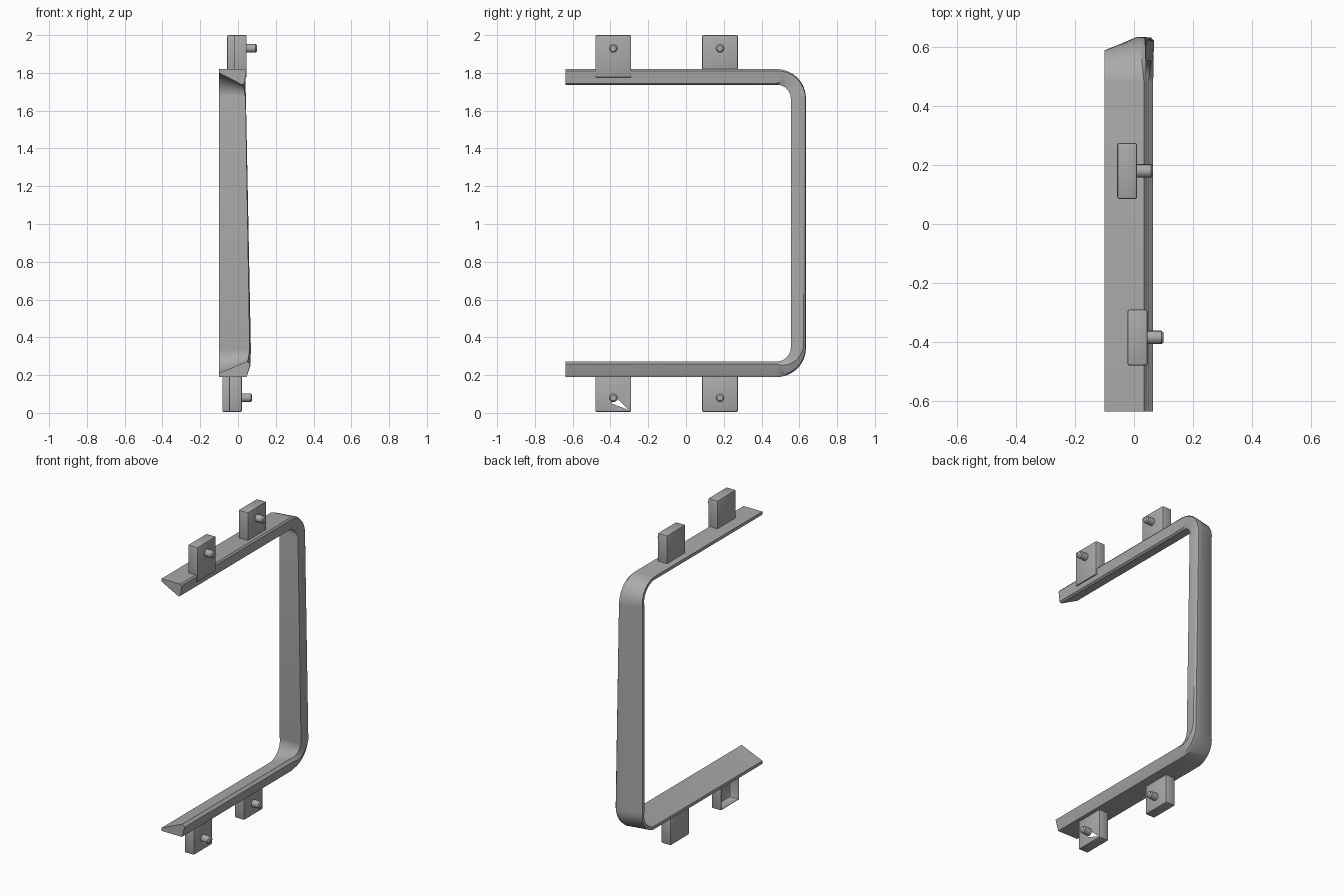
import bpy, bmesh
from math import sin, cos, pi, radians
from mathutils import Vector

old = bpy.data.objects.get("Cube")
if old:
    bpy.data.objects.remove(old)

grey = bpy.data.materials.new("mid grey")
grey.use_nodes = True
colour = (0.4, 0.4, 0.4, 1)
grey.diffuse_color = colour
grey.node_tree.nodes["Principled BSDF"].inputs["Base Color"].default_value = colour


def finish(bm, name):
    bmesh.ops.recalc_face_normals(bm, faces=bm.faces)
    mesh = bpy.data.meshes.new(name)
    bm.to_mesh(mesh)
    bm.free()
    mesh.materials.append(grey)
    ob = bpy.data.objects.new(name, mesh)
    bpy.context.collection.objects.link(ob)
    bpy.ops.object.select_all(action='DESELECT')
    ob.select_set(True)
    bpy.context.view_layer.objects.active = ob
    bpy.ops.object.shade_smooth_by_angle(angle=radians(30))
    return ob


# Wedge cross-sections as (x, offset from the outer outline)
TOP = [(-.10, 0), (.034, 0), (.042, -.01), (.035, -.075), (.022, -.083), (-.10, -.02)]
POST_HIGH = [(-.10, -.05), (.01, 0), (.036, -.002), (.042, -.012), (.04, -.08), (-.10, -.07)]
POST_LOW = [(-.10, -.05), (.015, 0), (.058, -.002), (.068, -.014), (.062, -.08), (-.10, -.07)]
BOTTOM = [(-.10, 0), (.045, 0), (.049, -.01), (.065, -.068), (.048, -.083), (-.10, -.02)]


def blend(a, b, t):
    return [Vector(p).lerp(Vector(q), t) for p, q in zip(a, b)]


# C-shaped frame: sweep the wedge around two rounded corners
R, CY, Z_HIGH, Z_LOW, STEPS = .155, .48, 1.665, .345, 12
stations = [(-.637, Z_HIGH, pi / 2, TOP)]
for i in range(STEPS + 1):
    t = i / STEPS
    stations.append((CY, Z_HIGH, pi / 2 * (1 - t), blend(TOP, POST_HIGH, t)))
for i in range(STEPS + 1):
    t = i / STEPS
    stations.append((CY, Z_LOW, -pi / 2 * t, blend(POST_LOW, BOTTOM, t)))
stations.append((-.637, Z_LOW, -pi / 2, BOTTOM))

bm = bmesh.new()
rings = []
for y, z, angle, section in stations:
    rings.append([bm.verts.new((x, y + cos(angle) * (R + off), z + sin(angle) * (R + off)))
                  for x, off in section])
for a, b in zip(rings, rings[1:]):
    for i in range(len(a)):
        j = (i + 1) % len(a)
        bm.faces.new((a[i], a[j], b[j], b[i]))
bm.faces.new(rings[0])
bm.faces.new(rings[-1])
finish(bm, "frame")


def tab(name, x0, x1, y, z0, z1, hollow=False):
    bm = bmesh.new()
    bmesh.ops.create_cube(bm, size=1)
    for v in bm.verts:
        v.co = ((x0 + x1) / 2 + v.co.x * (x1 - x0), y + v.co.y * .19,
                (z0 + z1) / 2 + v.co.z * (z1 - z0))
    bmesh.ops.bevel(bm, geom=bm.edges[:], offset=.007, segments=2, profile=.5, affect='EDGES')
    if hollow:
        # Open back and a small triangular gap beside the pin
        sides = [f for f in bm.faces if abs(f.normal.x) > .99 and f.calc_area() > .01]
        front = max(sides, key=lambda f: f.calc_center_median().x)
        rim = front.edges[:]
        bmesh.ops.delete(bm, geom=sides, context='FACES_ONLY')
        gap = [bm.verts.new((x1, y + dy, z0 + dz))
               for dy, dz in ((.015, .075), (.085, .009), (-.01, .045))]
        rim += [bm.edges.new((gap[i], gap[i - 1])) for i in range(3)]
        bmesh.ops.triangle_fill(bm, edges=rim, use_beauty=True, normal=(1, 0, 0))
    finish(bm, name)


def pin(name, x0, x1, y, z):
    bm = bmesh.new()
    loops = []
    for x, r in ((x0, .023), (x1 - .007, .023), (x1, .016)):
        loops.append([bm.verts.new((x, y + r * cos(k * pi / 8), z + r * sin(k * pi / 8)))
                      for k in range(16)])
    for a, b in zip(loops, loops[1:]):
        for i in range(16):
            j = (i + 1) % 16
            bm.faces.new((a[i], a[j], b[j], b[i]))
    bm.faces.new(loops[0])
    bm.faces.new(loops[-1])
    finish(bm, name)


# Mounting tabs with locating pins: name, back x, front x, y, low z, high z, pin z
for name, x0, x1, y, z0, z1, pz in (
        ("top_front", -.022, .046, -.385, 1.775, 2.0, 1.93),
        ("top_rear", -.057, .011, .18, 1.79, 2.0, 1.93),
        ("bottom_front", -.047, .021, -.385, .005, .2, .08),
        ("bottom_rear", -.083, -.015, .18, .005, .2, .08)):
    tab(name + "_tab", x0, x1, y, z0, z1, name == "bottom_front")
    pin(name + "_pin", x1 - .004, x1 + .054, y, pz)
